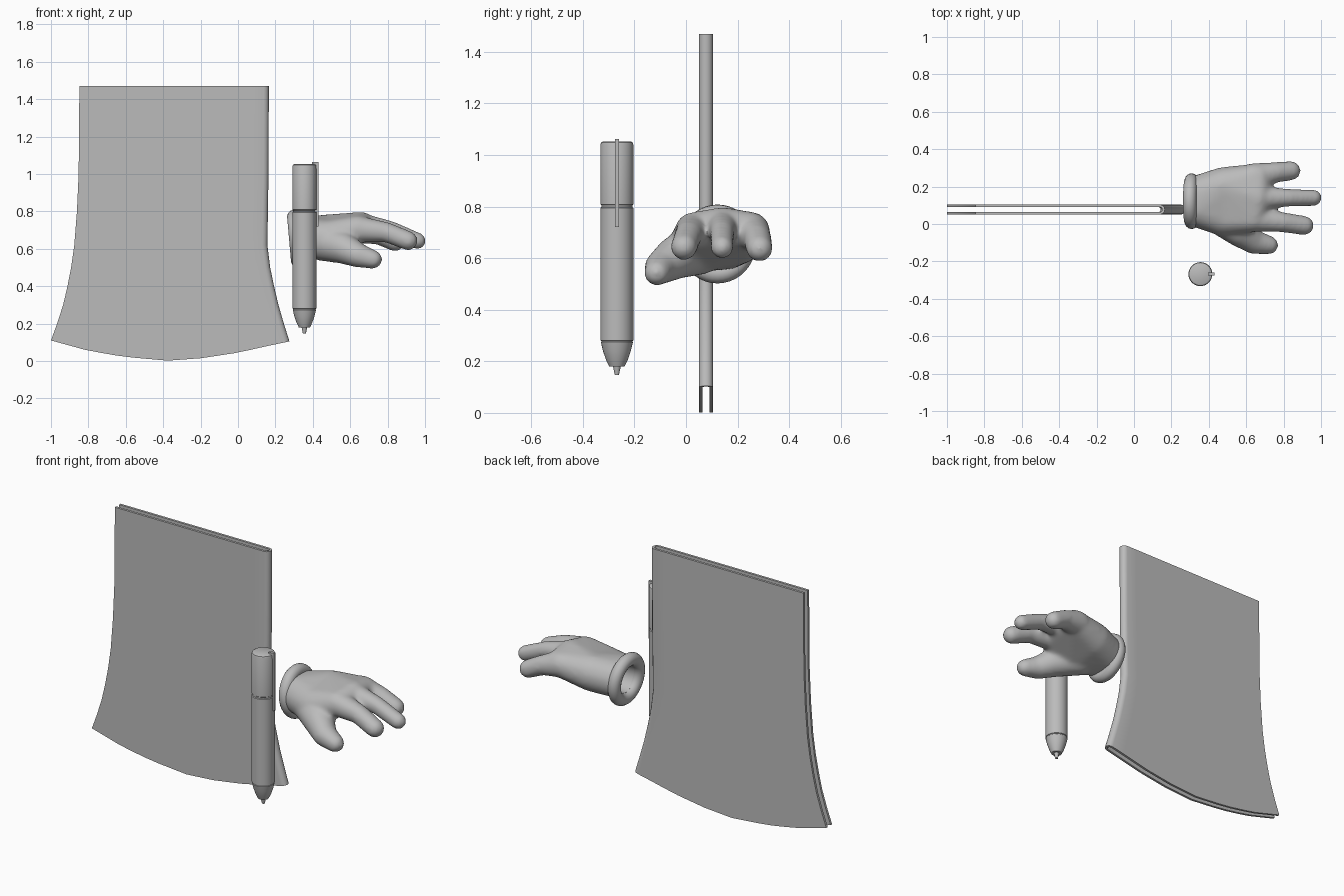
import bpy, bmesh, math
from mathutils import Vector, Matrix

if "Cube" in bpy.data.objects:
    bpy.data.objects.remove(bpy.data.objects["Cube"])

grey = bpy.data.materials.new("soft grey")
grey.diffuse_color = (0.5, 0.5, 0.5, 1)
grey.use_nodes = True
grey.node_tree.nodes["Principled BSDF"].inputs["Base Color"].default_value = grey.diffuse_color


def add(name, bm, angle=35):
    """Turn a bmesh into a shaded grey object."""
    bmesh.ops.recalc_face_normals(bm, faces=bm.faces)
    me = bpy.data.meshes.new(name)
    bm.to_mesh(me)
    bm.free()
    ob = bpy.data.objects.new(name, me)
    bpy.context.collection.objects.link(ob)
    me.materials.append(grey)
    select(ob)
    bpy.ops.object.shade_smooth_by_angle(angle=math.radians(angle))
    return ob


def select(ob):
    bpy.ops.object.select_all(action='DESELECT')
    ob.select_set(True)
    bpy.context.view_layer.objects.active = ob


def interp(table, z):
    for (a, p), (b, q) in zip(table, table[1:]):
        if z <= b:
            return p + (q - p) * (z - a) / (b - a)
    return table[-1][1]


# Folded sheet: a U-shaped strip of two panels and a spine, lofted upwards
LEFT = [(.11, -1), (.2, -.967), (.3, -.935), (.45, -.9), (.6, -.877), (.78, -.862), (1, -.852), (1.47, -.848)]
RIGHT = [(.11, .275), (.24, .232), (.35, .203), (.5, .172), (.62, .157), (.8, .16), (1, .163), (1.47, .165)]
BOTTOM = [(0, .11), (.157, .055), (.31, .022), (.49, .002), (.63, .015), (.785, .045), (.9, .078), (1, .105)]
Y0, Y1, T, N = .05, .105, .014, 14


def section(z, bottom):
    """Closed U outline at one height: outer path, then inner path back."""
    xl, xr = interp(LEFT, z), interp(RIGHT, z)
    r = (Y1 - Y0) / 2
    xs = [i / N for i in range(N + 1)]
    mid = (Y0 + Y1) / 2

    def path(inset):
        rr = r - inset
        flat = xr - r
        pts = [(xl + (flat - xl) * u, mid - rr) for u in xs]
        pts += [(flat + rr * math.cos(a), mid + rr * math.sin(a))
                for a in [math.radians(d) for d in (-60, -30, 0, 30, 60)]]
        return pts + [(xl + (flat - xl) * u, mid + rr) for u in reversed(xs)]
    pts = path(0) + path(T)[::-1]
    return [(x, y, interp(BOTTOM, (x - xl) / (xr - xl)) if bottom else z) for x, y in pts]


bm = bmesh.new()
rows = []
for i, z in enumerate((.11, .2, .3, .4, .5, .62, .8, 1, 1.47)):
    rows.append([bm.verts.new(p) for p in section(z, i == 0)])
n = len(rows[0])
for a, b in zip(rows, rows[1:]):
    for j in range(n):
        k = (j + 1) % n
        bm.faces.new((a[j], a[k], b[k], b[j]))
for row in (rows[0], rows[-1]):
    for j in range(n // 2 - 1):
        bm.faces.new((row[j], row[j + 1], row[n - 2 - j], row[n - 1 - j]))
add("folded_sheet", bm)

# Pen barrel, cap groove and tip: a turned profile
PX, PY = .355, -.268
PROFILE = [(0, .147), (.008, .147), (.015, .18), (.03, .18), (.042, .205), (.054, .24), (.062, .274),
           (.06, .276), (.06, .279), (.064, .281), (.064, .795), (.06, .798), (.06, .806), (.064, .809),
           (.064, 1.04), (.061, 1.049), (.054, 1.053), (0, 1.053)]
bm = bmesh.new()
vs = [bm.verts.new((PX + r, PY, z)) for r, z in PROFILE]
es = [bm.edges.new(p) for p in zip(vs, vs[1:])]
bmesh.ops.spin(bm, geom=vs + es, cent=(PX, PY, 0), axis=(0, 0, 1), angle=math.tau, steps=32)
bmesh.ops.remove_doubles(bm, verts=bm.verts[:], dist=.0004)
add("pen_body", bm)

# Pocket clip: thin bar with a bridge over the cap top
bm = bmesh.new()
for x0, x1, z0, z1 in ((.421, .431, .72, 1.055), (.395, .431, 1.03, 1.063)):
    m = Matrix.Translation(((x0 + x1) / 2, PY, (z0 + z1) / 2)) @ Matrix.Diagonal((x1 - x0, .016, z1 - z0, 1))
    bmesh.ops.create_cube(bm, size=1, matrix=m)
add("pen_clip", bm)


# Gloved hand: hulls around groups of balls, fused and smoothed
def hull(bm, balls, count=160):
    vs = []
    for x, y, z, r in balls:
        for i in range(count):
            h = 1 - 2 * (i + .5) / count
            w, a = math.sqrt(1 - h * h), i * 2.39996
            vs.append(bm.verts.new((x + r * w * math.cos(a), y + r * w * math.sin(a), z + r * h)))
    bmesh.ops.convex_hull(bm, input=vs)
    for v in vs:
        if v.is_valid and not v.link_faces:
            bm.verts.remove(v)


WRIST = [(.34, .09, .66, .108), (.34, .155, .66, .105)]
HEEL = [(.48, .04, .65, .105), (.48, .2, .68, .105)]
KNUCKLES = [(.64, .03, .705, .074), (.66, .14, .728, .07), (.66, .25, .705, .074)]
CHAINS = [
    [(.64, .03, .705, .072), (.79, .01, .69, .054), (.91, -.008, .643, .052)],     # index
    [(.66, .14, .725, .066), (.82, .14, .7, .048), (.96, .14, .642, .045)],        # middle
    [(.64, .25, .705, .076), (.75, .275, .68, .056), (.84, .285, .637, .052)],     # little
    [(.45, .05, .635, .1), (.56, -.035, .605, .085), (.64, -.095, .566, .066), (.722, -.113, .543, .05)],  # thumb
]
bm = bmesh.new()
hull(bm, WRIST + HEEL)
hull(bm, HEEL + KNUCKLES)
for chain in CHAINS:
    for pair in zip(chain, chain[1:]):
        hull(bm, pair)
hand = add("gloved_hand", bm)

# Wrist opening cutter
bm = bmesh.new()
bmesh.ops.create_cone(bm, cap_ends=True, segments=32, radius1=.088, radius2=.07, depth=.3,
                      matrix=Matrix.Translation((.32, .122, .655)) @ Matrix.Rotation(math.pi / 2, 4, 'Y'))
bmesh.ops.create_cube(bm, size=.4, matrix=Matrix.Translation((.11, .122, .655)))
cutter = add("wrist_cutter", bm)
cutter.hide_render = True

mod = hand.modifiers.new("fuse", 'REMESH')
mod.mode = 'VOXEL'
mod.voxel_size = .011
mod = hand.modifiers.new("soften", 'SMOOTH')
mod.factor, mod.iterations = .5, 14
mod = hand.modifiers.new("opening", 'BOOLEAN')
mod.operation, mod.object, mod.solver = 'DIFFERENCE', cutter, 'EXACT'
mod.use_self = True
select(hand)
for name in [m.name for m in hand.modifiers]:
    bpy.ops.object.modifier_apply(modifier=name)
bpy.data.objects.remove(cutter)
select(hand)
bpy.ops.object.shade_smooth_by_angle(angle=math.radians(50))

# Rolled cuff: a slightly leaning ring
bm = bmesh.new()
tilt = Matrix.Translation((.308, .122, .655)) @ Matrix.Rotation(math.radians(-5), 4, 'Y')
rings = []
for i in range(40):
    a = math.tau * i / 40
    ring = []
    for j in range(14):
        b = math.tau * j / 14
        r = .113 + .036 * math.cos(b)
        ring.append(bm.verts.new(tilt @ Vector((.036 * math.sin(b), r * math.cos(a), 1.03 * r * math.sin(a)))))
    rings.append(ring)
for i in range(40):
    p, q = rings[i], rings[(i + 1) % 40]
    for j in range(14):
        k = (j + 1) % 14
        bm.faces.new((p[j], p[k], q[k], q[j]))
add("glove_cuff", bm, 80)
